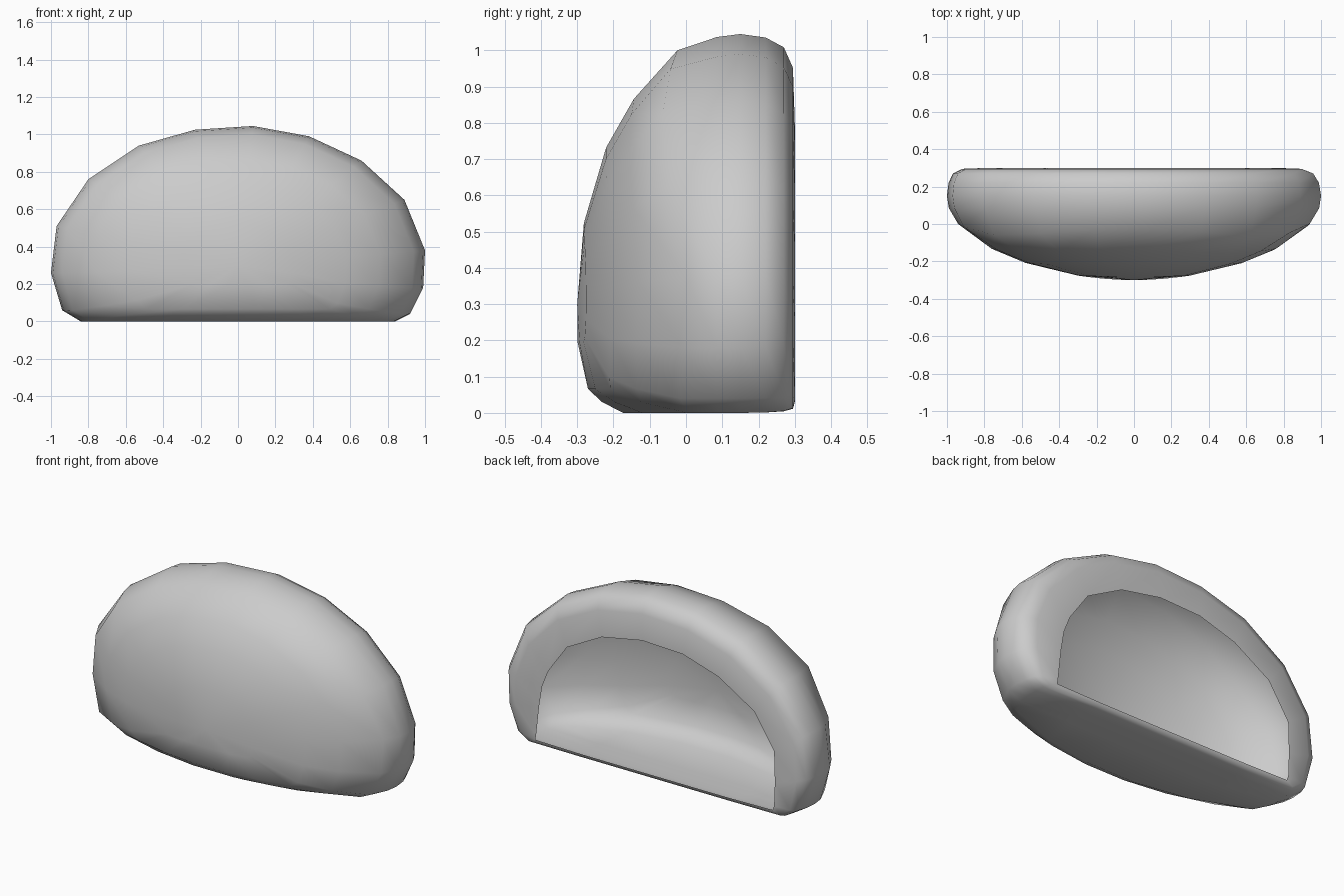
import bpy, bmesh

if "Cube" in bpy.data.objects:
    bpy.data.objects.remove(bpy.data.objects["Cube"])

# Widest outline (x, z): arch from right to left, then the flat underside
outer = [(.84, 0), (.92, .04), (.99, .18), (1, .38), (.89, .65), (.66, .86),
         (.38, .99), (.08, 1.045), (-.23, 1.025), (-.53, .94), (-.8, .76),
         (-.97, .51), (-1, .26), (-.94, .06), (-.84, 0),
         (-.5, 0), (-.17, 0), (.17, 0), (.5, 0)]
# Matching outline of the opening in the back
opening = [(.765, .035), (.76, .06), (.74, .24), (.72, .36), (.68, .46), (.56, .63),
           (.335, .75), (.075, .8), (-.19, .79), (-.42, .72), (-.65, .58),
           (-.78, .38), (-.785, .2), (-.78, .06), (-.77, .035),
           (-.46, .03), (-.16, .03), (.16, .03), (.46, .03)]
CZ = .3


def dome_y(x, z):
    """Depth of the bulging front at a point."""
    y = -.3 + .27 * x**2 + .1 * x**8
    if z > CZ:
        v = z - CZ
        return y + .34 * v**2 + .45 * v**4
    return y + .12 * ((CZ - z) / CZ)**6


rings = []
# Rounded rim: from the opening out to the widest outline
for y, t in [(.3, 0), (.295, .62), (.27, .85), (.22, .96), (.15, 1)]:
    rings.append([(a + (c - a) * t, y, b + (d - b) * t)
                  for (a, b), (c, d) in zip(opening, outer)])
# Side wall just ahead of the widest outline
rings.append([(x * .99, .085, z * .992) for x, z in outer])
# Front dome: arch and underside shrink at their own rates
for arch, low in [(.94, 1), (.76, .9), (.58, .78), (.3, .35)]:
    ring = []
    for x, z in outer:
        px = x * arch
        pz = CZ + (z - CZ) * (arch if z > CZ else low)
        ring.append((px, min(dome_y(px, pz), .06), pz))
    rings.append(ring)

# Skin the rings and close the front
bm = bmesh.new()
vr = [[bm.verts.new(p) for p in r] for r in rings]
n = len(outer)
for a, b in zip(vr, vr[1:]):
    for i in range(n):
        j = (i + 1) % n
        bm.faces.new((a[i], a[j], b[j], b[i]))
tip = bm.verts.new((0, -.3, CZ))
for i in range(n):
    bm.faces.new((vr[-1][i], vr[-1][(i + 1) % n], tip))
bm.normal_update()
# Face the normals outward
if tip.link_faces[0].normal.y > 0:
    bmesh.ops.reverse_faces(bm, faces=bm.faces[:])
for f in bm.faces:
    f.smooth = True

mesh = bpy.data.meshes.new("domed_shell")
bm.to_mesh(mesh)
bm.free()
bpy.context.collection.objects.link(bpy.data.objects.new("domed_shell", mesh))
